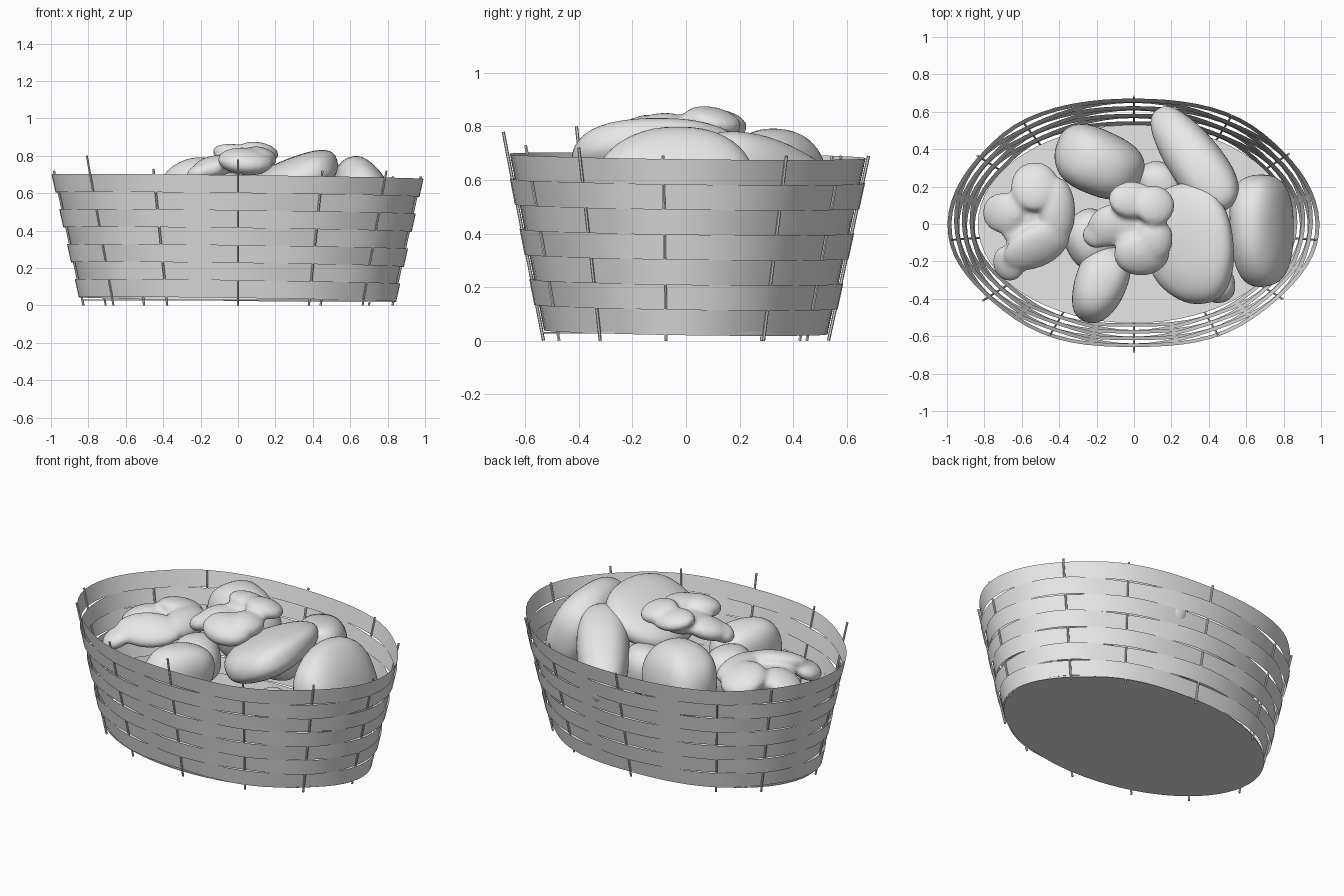
import bpy, bmesh, math, random
from mathutils import Vector, Euler, Matrix

if "Cube" in bpy.data.objects:
    bpy.data.objects.remove(bpy.data.objects["Cube"])

random.seed(4)
grey = bpy.data.materials.new("plain grey")
grey.diffuse_color = (0.8, 0.8, 0.8, 1)
grey.use_nodes = True
grey.node_tree.nodes["Principled BSDF"].inputs["Base Color"].default_value = grey.diffuse_color


def finish(name, bm, smooth=True):
    me = bpy.data.meshes.new(name)
    bm.normal_update()
    for f in bm.faces:
        f.smooth = smooth
    bm.to_mesh(me)
    bm.free()
    me.materials.append(grey)
    ob = bpy.data.objects.new(name, me)
    bpy.context.collection.objects.link(ob)
    return ob


def wall(t, z, off=0.0):
    """Point on the flared oval wall at angle parameter t and height z."""
    return Vector(((0.834 + 0.222 * z + off) * math.cos(t),
                   (0.532 + 0.205 * z + off) * math.sin(t) + 0.012 * z, z))


# Stake angles around the oval, starting at the middle of the front
STAKES = [-90, -63, -37, -8, 33, 58, 90, 127, 148, 188, 217, 243, 270]


def weave(deg):
    """In-and-out wave that crosses to the other side between stakes."""
    for i in range(len(STAKES) - 1):
        if STAKES[i] <= deg <= STAKES[i + 1]:
            f = (deg - STAKES[i]) / (STAKES[i + 1] - STAKES[i])
            return math.cos(math.pi * (i + f))
    return 1


# Woven bands: thin flat strips
N = 72
for b in range(7):
    bm = bmesh.new()
    z0 = 0.032 + 0.0935 * b
    sign = -1 if b % 2 == 0 else 1
    rows = []
    for k in range(N):
        deg = -90 + 360 * k / N
        t = math.radians(deg)
        off = 0.009 * sign * weave(deg)
        dz = -0.012 * math.cos(t) - 0.008 * math.sin(t)
        rows.append([bm.verts.new(wall(t, z0 + h + dz, off)) for h in (0, 0.096)])
    for k in range(N):
        p, q = rows[k], rows[(k + 1) % N]
        bm.faces.new((p[0], q[0], q[1], p[1]))
    finish("woven_band", bm)

# Upright stakes, two of them taller
for i, deg in enumerate(STAKES[:-1]):
    top = {0: 0.78, 11: 0.73, 10: 0.80}.get(i, 0.69 if 2 < i < 9 else 0.72)
    a, c = wall(math.radians(deg), 0), wall(math.radians(deg), top)
    bm = bmesh.new()
    d = c - a
    M = Matrix.Translation((a + c) / 2) @ d.to_track_quat('Z', 'Y').to_matrix().to_4x4()
    bmesh.ops.create_cone(bm, cap_ends=True, segments=6, radius1=0.006,
                          radius2=0.006, depth=d.length, matrix=M)
    finish("stake", bm, False)

# Oval floor
bm = bmesh.new()
bmesh.ops.create_circle(bm, cap_ends=True, segments=64, radius=1,
                        matrix=Matrix.Translation((0, 0, 0.033)) @ Matrix.Diagonal((0.835, 0.53, 1, 1)))
for f in bm.faces:
    f.normal_update()
    if f.normal.z < 0:
        f.normal_flip()
floor = finish("basket_floor", bm, False)
floor.modifiers.new("thickness", 'SOLIDIFY').thickness = 0.006


def potato(center, size, rot, lump=0.05):
    bm = bmesh.new()
    bmesh.ops.create_icosphere(bm, subdivisions=4, radius=1)
    ph = [random.uniform(0, 6.28) for _ in range(4)]
    R = Euler([math.radians(r) for r in rot]).to_matrix()
    for v in bm.verts:
        p = v.co.copy()
        k = 1 + lump * (math.sin(3 * p.x + ph[0]) * math.cos(2.5 * p.y + ph[1])
                        + 0.6 * math.sin(3.5 * p.z + ph[2] + 2 * p.y))
        # slightly squared-off ends
        q = Vector([math.copysign(abs(c) ** 0.86, c) * s for c, s in zip(p * k, size)])
        v.co = R @ q + Vector(center)
    finish("potato", bm)


# Potatoes: centre, half sizes, rotation in degrees
for spec in [
    ((0.68, -0.025, 0.55), (0.155, 0.31, 0.25), (0, -20, 3)),
    ((0.30, -0.11, 0.68), (0.25, 0.32, 0.11), (0, -24, 8)),
    ((0.32, 0.345, 0.59), (0.145, 0.345, 0.14), (-25, 0, 36)),
    ((-0.19, 0.33, 0.57), (0.245, 0.18, 0.22), (0, 10, -22)),
    ((-0.18, -0.32, 0.51), (0.14, 0.21, 0.16), (0, 0, -20)),
    ((0.45, -0.32, 0.47), (0.09, 0.10, 0.10), (0, 0, 0)),
    ((0.14, 0.20, 0.50), (0.12, 0.14, 0.14), (0, 0, 30)),
    ((-0.23, -0.08, 0.48), (0.14, 0.16, 0.14), (0, 0, 30)),
]:
    potato(*spec)


def lobed_piece(name, lobes):
    """Fuse several flattened lobes into one curled, lobed shape."""
    bm = bmesh.new()
    for c, s, r in lobes:
        M = (Matrix.Translation(c) @ Euler([math.radians(a) for a in r]).to_matrix().to_4x4()
             @ Matrix.Diagonal((*s, 1)))
        bmesh.ops.create_icosphere(bm, subdivisions=3, radius=1, matrix=M)
    ob = finish(name, bm)
    rm = ob.modifiers.new("fuse", 'REMESH')
    rm.mode = 'VOXEL'
    rm.voxel_size = 0.014
    rm.use_smooth_shade = True
    sm = ob.modifiers.new("soften", 'SMOOTH')
    sm.factor = 0.5
    sm.iterations = 6


# Lobed piece on top of the pile
lobed_piece("lobed_top_piece", [
    ((-0.01, 0.13, 0.81), (0.13, 0.10, 0.05), (-10, 8, 0)),
    ((0.11, 0.10, 0.82), (0.11, 0.11, 0.05), (-12, 10, 0)),
    ((-0.13, -0.01, 0.74), (0.13, 0.11, 0.06), (0, -15, 35)),
    ((-0.20, -0.06, 0.71), (0.08, 0.07, 0.05), (0, -20, 0)),
    ((0.04, -0.16, 0.77), (0.15, 0.12, 0.07), (15, 5, 0)),
    ((-0.02, 0.02, 0.76), (0.12, 0.15, 0.05), (0, 0, 0)),
    ((0.11, -0.08, 0.79), (0.10, 0.12, 0.06), (0, 10, 0)),
])

# Lobed piece lying at the left end, bulging up in the middle
lobed_piece("lobed_left_piece", [
    ((-0.53, 0.20, 0.61), (0.13, 0.14, 0.06), (-20, 0, 0)),
    ((-0.70, 0.06, 0.58), (0.12, 0.11, 0.05), (0, -25, 0)),
    ((-0.41, 0.07, 0.60), (0.10, 0.18, 0.07), (0, 20, 0)),
    ((-0.52, -0.12, 0.60), (0.19, 0.12, 0.06), (25, 0, 25)),
    ((-0.67, -0.21, 0.55), (0.09, 0.10, 0.05), (15, -20, 0)),
    ((-0.57, 0.03, 0.58), (0.16, 0.18, 0.05), (0, 0, 0)),
])
